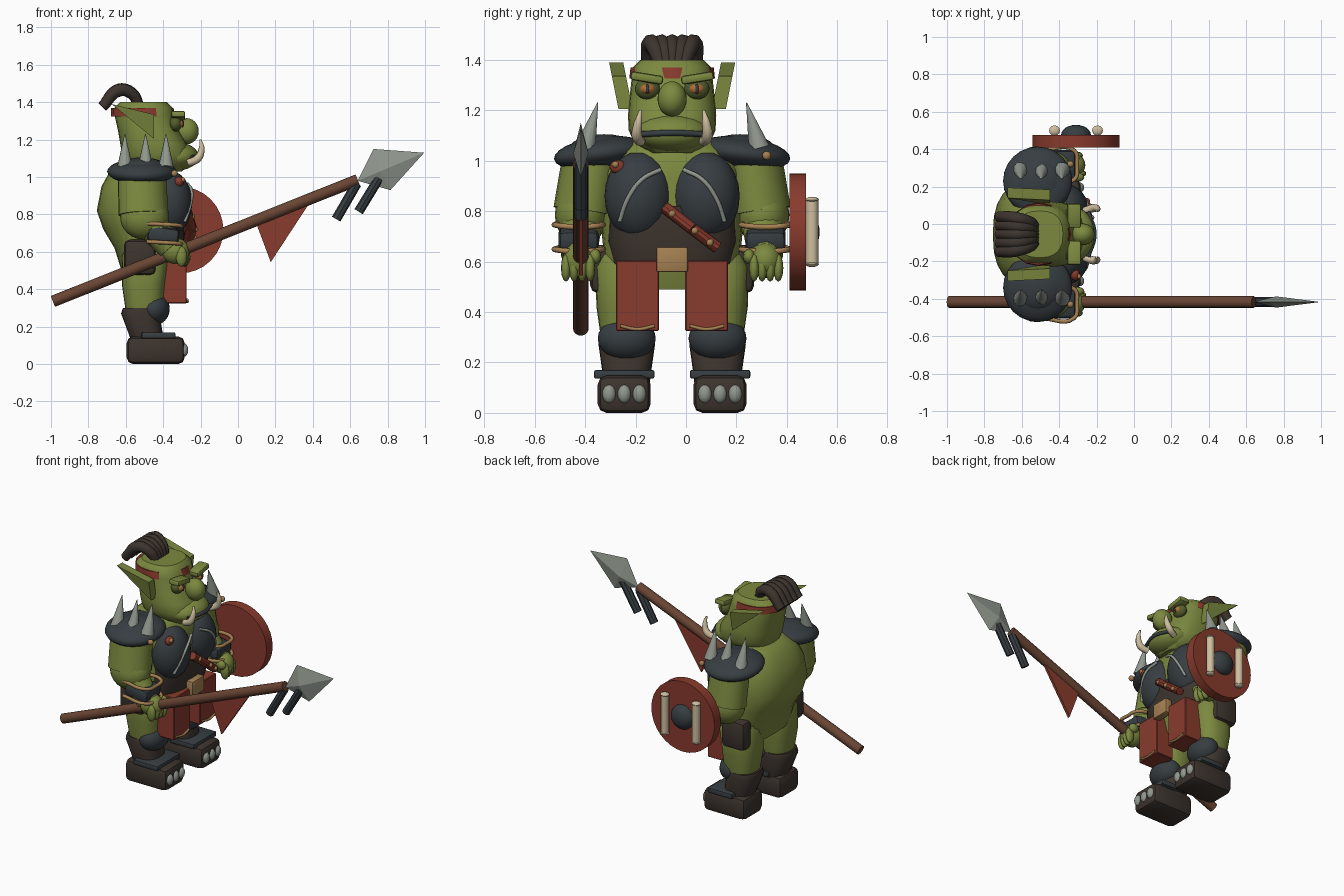
import bpy, bmesh, math
from mathutils import Vector, Matrix

if "Cube" in bpy.data.objects:
    bpy.data.objects.remove(bpy.data.objects["Cube"])

CY = -0.055  # body centre line in y; the body faces +x


def mat(name, r, g, b):
    m = bpy.data.materials.new(name)
    m.diffuse_color = (r, g, b, 1)
    m.use_nodes = True
    m.node_tree.nodes["Principled BSDF"].inputs["Base Color"].default_value = m.diffuse_color
    return m


GREEN = mat("skin green", 0.20, 0.25, 0.05)
DARKGREEN = mat("dark green", 0.085, 0.11, 0.025)
CHAR = mat("charcoal", 0.038, 0.047, 0.054)
BROWN = mat("dark leather", 0.046, 0.034, 0.027)
RED = mat("red cloth", 0.25, 0.043, 0.026)
WOOD = mat("wood", 0.14, 0.058, 0.033)
STEEL = mat("steel", 0.28, 0.31, 0.27)
BONE = mat("bone", 0.62, 0.52, 0.35)
TAN = mat("tan", 0.38, 0.22, 0.085)
ORANGE = mat("eye orange", 0.42, 0.16, 0.04)


def finish(name, bm, m, smooth=True, angle=40):
    bmesh.ops.recalc_face_normals(bm, faces=bm.faces)
    me = bpy.data.meshes.new(name)
    bm.to_mesh(me)
    bm.free()
    ob = bpy.data.objects.new(name, me)
    bpy.context.collection.objects.link(ob)
    me.materials.append(m)
    if smooth:
        bpy.ops.object.select_all(action='DESELECT')
        ob.select_set(True)
        bpy.context.view_layer.objects.active = ob
        bpy.ops.object.shade_smooth_by_angle(angle=math.radians(angle))
    return ob


def ball(name, c, r, m, rot=None, seg=24):
    bm = bmesh.new()
    bmesh.ops.create_uvsphere(bm, u_segments=seg, v_segments=seg // 2, radius=1)
    M = Matrix.Translation(c) @ (rot or Matrix()) @ Matrix.Diagonal((*r, 1))
    bm.transform(M)
    return finish(name, bm, m, angle=60)


def rod(name, a, b, r1, r2, m, seg=16, squash=1.0):
    """Cylinder or cone from a to b."""
    a, b = Vector(a), Vector(b)
    d = b - a
    bm = bmesh.new()
    bmesh.ops.create_cone(bm, cap_ends=True, segments=seg, radius1=r1, radius2=r2, depth=d.length)
    bm.transform(Matrix.Translation((a + b) / 2) @ d.to_track_quat('Z', 'Y').to_matrix().to_4x4()
                 @ Matrix.Diagonal((1, squash, 1, 1)))
    return finish(name, bm, m)


def box(name, c, size, m, bevel=0.0, rot=None, seg=2):
    bm = bmesh.new()
    bmesh.ops.create_cube(bm, size=1)
    bm.transform(Matrix.Diagonal((*size, 1)))
    if bevel:
        bmesh.ops.bevel(bm, geom=bm.edges[:], offset=bevel, segments=seg, profile=0.5, affect='EDGES')
    bm.transform(Matrix.Translation(c) @ (rot or Matrix()))
    return finish(name, bm, m, angle=35)


def loft(name, rings, m, y=CY, n=24, power=2.5, angle=40):
    """Stack of rounded rings: (z, x back, x front, half width)."""
    bm = bmesh.new()
    loops = []
    for z, x0, x1, hw in rings:
        loop = []
        for i in range(n):
            t = 2 * math.pi * i / n
            c, s = math.cos(t), math.sin(t)
            px = math.copysign(abs(c) ** (2 / power), c)
            py = math.copysign(abs(s) ** (2 / power), s)
            loop.append(bm.verts.new(((x0 + x1) / 2 + px * (x1 - x0) / 2, y + py * hw, z)))
        loops.append(loop)
    for a, b in zip(loops, loops[1:]):
        for i in range(n):
            j = (i + 1) % n
            bm.faces.new((a[i], a[j], b[j], b[i]))
    bm.faces.new(loops[0])
    bm.faces.new(loops[-1])
    return finish(name, bm, m, angle=angle)


def tube(name, pts, r, m, radii=None):
    """Smooth tube through points."""
    cu = bpy.data.curves.new(name, 'CURVE')
    cu.dimensions = '3D'
    cu.bevel_depth, cu.bevel_resolution, cu.resolution_u, cu.use_fill_caps = r, 2, 6, True
    sp = cu.splines.new('BEZIER')
    sp.bezier_points.add(len(pts) - 1)
    for i, (p, q) in enumerate(zip(sp.bezier_points, pts)):
        p.co = q
        p.handle_left_type = p.handle_right_type = 'AUTO'
        p.radius = radii[i] if radii else 1
    ob = bpy.data.objects.new(name, cu)
    bpy.context.collection.objects.link(ob)
    cu.materials.append(m)
    bpy.ops.object.select_all(action='DESELECT')
    ob.select_set(True)
    bpy.context.view_layer.objects.active = ob
    bpy.ops.object.convert(target='MESH')
    return ob


def prism(name, pts, y, half, m, ridge=None):
    """Flat outline in xz; with a ridge point it becomes a double pyramid."""
    bm = bmesh.new()
    if ridge:
        rim = [bm.verts.new((x, y, z)) for x, z in pts]
        for s in (-1, 1):
            top = bm.verts.new((ridge[0], y + s * half, ridge[1]))
            for i in range(len(rim)):
                bm.faces.new((rim[i], rim[(i + 1) % len(rim)], top))
    else:
        f = bm.faces.new([bm.verts.new((x, y - half, z)) for x, z in pts])
        g = bmesh.ops.extrude_face_region(bm, geom=[f])['geom']
        bmesh.ops.translate(bm, verts=[v for v in g if isinstance(v, bmesh.types.BMVert)], vec=(0, 2 * half, 0))
    return finish(name, bm, m, smooth=False)


# Torso, belly leather, pelvis and neck
loft("torso", [(0.49, -0.62, -0.36, 0.26), (0.62, -0.66, -0.32, 0.27), (0.72, -0.72, -0.31, 0.28),
               (0.82, -0.755, -0.31, 0.285), (0.95, -0.73, -0.31, 0.28), (1.04, -0.68, -0.33, 0.24),
               (1.09, -0.62, -0.38, 0.15)], GREEN)
loft("belly_leather", [(0.59, -0.55, -0.305, 0.235), (0.68, -0.55, -0.285, 0.255), (0.82, -0.55, -0.29, 0.25)], BROWN)
loft("neck", [(1.0, -0.62, -0.36, 0.14), (1.12, -0.6, -0.36, 0.13)], GREEN)

# Head with jaw, nose and mouth
loft("head", [(1.03, -0.56, -0.30, 0.10), (1.07, -0.60, -0.26, 0.15), (1.12, -0.62, -0.25, 0.172),
              (1.18, -0.63, -0.275, 0.175), (1.24, -0.64, -0.31, 0.17), (1.33, -0.66, -0.34, 0.16),
              (1.37, -0.66, -0.35, 0.155), (1.40, -0.63, -0.38, 0.125)], GREEN)
ball("muzzle", (-0.325, CY, 1.11), (0.115, 0.145, 0.075), GREEN)
ball("nose", (-0.275, CY, 1.245), (0.065, 0.058, 0.07), GREEN)
tube("mouth", [(-0.245, CY - 0.12, 1.105), (-0.212, CY, 1.11), (-0.245, CY + 0.12, 1.105)], 0.012, CHAR)
loft("headband", [(1.325, -0.68, -0.335, 0.17), (1.37, -0.68, -0.345, 0.165)], RED, n=16, power=2)

# Swept topknot made of five locks
for k in range(-2, 3):
    tube("hair_lock", [(-0.53, CY + 0.022 * k, 1.38), (-0.565, CY + 0.034 * k, 1.445),
                       (-0.635, CY + 0.043 * k, 1.465), (-0.725, CY + 0.047 * k, 1.375)],
         0.032, BROWN, [0.9, 1, 1.1, 0.9])

for s in (-1, 1):
    def P(x, o, z):
        return (x, CY + s * o, z)

    # Face details
    ball("eye_socket", P(-0.335, 0.098, 1.285), (0.035, 0.05, 0.042), DARKGREEN)
    ball("eye", P(-0.32, 0.098, 1.285), (0.03, 0.033, 0.024), ORANGE, seg=16)
    ball("pupil", P(-0.297, 0.098, 1.285), (0.009, 0.008, 0.02), CHAR, seg=12)
    box("brow", P(-0.32, 0.1, 1.328), (0.075, 0.13, 0.035), GREEN, 0.012, Matrix.Rotation(s * 0.16, 4, 'X'))
    tube("tusk", [P(-0.265, 0.125, 1.075), P(-0.215, 0.14, 1.10), P(-0.195, 0.135, 1.15), P(-0.20, 0.125, 1.2)],
         0.022, BONE, [0.9, 1, 0.75, 0.25])
    ear = prism("ear", [(-0.675, 1.39), (-0.45, 1.335), (-0.45, 1.205)], 0, 0.028, GREEN)
    for v in ear.data.vertices:  # lean the ear outward with height
        v.co.y += CY + s * (0.185 + (v.co.z - 1.205) * 0.2)

    # Chest pad with steel trim
    ball("chest_pad", P(-0.365, 0.133, 0.86), (0.12, 0.135, 0.175), CHAR)
    tube("chest_trim", [P(-0.272, 0.045, 0.965), P(-0.248, 0.12, 0.925), P(-0.255, 0.175, 0.85),
                        P(-0.285, 0.208, 0.76)], 0.009, STEEL)

    # Shoulder pad with spikes and stud
    ball("shoulder_pad", P(-0.515, 0.285, 1.03), (0.185, 0.185, 0.065), CHAR, Matrix.Rotation(-s * 0.13, 4, 'X'))
    ball("shoulder_dome", P(-0.515, 0.27, 1.045), (0.14, 0.14, 0.06), CHAR)
    for x in (-0.605, -0.495, -0.385):
        rod("shoulder_spike", P(x, 0.345, 1.05), P(x, 0.295, 1.23), 0.042, 0.002, STEEL, 12)
    ball("shoulder_stud", P(-0.34, 0.375, 1.02), (0.018, 0.018, 0.018), TAN, seg=12)

    # Arm, bracer and fist
    rod("upper_arm", P(-0.515, 0.32, 1.03), P(-0.505, 0.355, 0.80), 0.13, 0.135, GREEN, 20, 0.85)
    ball("elbow", P(-0.5, 0.36, 0.785), (0.13, 0.105, 0.12), GREEN)
    rod("forearm", P(-0.49, 0.36, 0.78), P(-0.36, 0.37, 0.62), 0.09, 0.07, GREEN)
    box("bracer", P(-0.40, 0.37, 0.69), (0.17, 0.16, 0.085), CHAR, 0.025, Matrix.Rotation(0.15, 4, 'Y'))
    for z in (0.645, 0.742):
        tube("bracer_band", [P(-0.49, 0.29, z + 0.01), P(-0.32, 0.292, z), P(-0.305, 0.37, z - 0.005),
                             P(-0.32, 0.448, z), P(-0.49, 0.45, z + 0.01)], 0.011, TAN)
    ball("fist", P(-0.335, 0.37, 0.605), (0.075, 0.065, 0.07), GREEN)
    for k in range(4):
        ball("finger", P(-0.285 - 0.006 * k, 0.325 + 0.032 * k, 0.575), (0.03, 0.02, 0.055), GREEN, seg=12)
    ball("thumb", P(-0.30, 0.305, 0.62), (0.035, 0.024, 0.03), GREEN, seg=12)

    # Hip guard and front flap
    box("hip_guard", P(-0.525, 0.275, 0.57), (0.17, 0.10, 0.19), BROWN, 0.03)
    box("front_flap", P(-0.34, 0.137, 0.465), (0.13, 0.17, 0.28), RED, 0.004, seg=1)
    tube("flap_trim", [P(-0.272, 0.07, 0.345), P(-0.270, 0.137, 0.332), P(-0.272, 0.205, 0.345)], 0.007, TAN)

    # Leg, knee and boot
    yl = CY + s * 0.18
    loft("thigh", [(0.28, -0.60, -0.40, 0.10), (0.42, -0.62, -0.39, 0.12), (0.58, -0.62, -0.37, 0.125),
                   (0.63, -0.6, -0.4, 0.10)], GREEN, y=yl)
    ball("knee_pad", P(-0.45, 0.18, 0.295), (0.085, 0.115, 0.088), CHAR)
    loft("boot_shaft", [(0.10, -0.57, -0.40, 0.09), (0.15, -0.58, -0.40, 0.095), (0.27, -0.625, -0.42, 0.112),
                        (0.30, -0.615, -0.43, 0.105)], BROWN, y=yl)
    box("boot_foot", P(-0.44, 0.19, 0.074), (0.31, 0.21, 0.148), BROWN, 0.035)
    box("boot_strap", P(-0.425, 0.19, 0.153), (0.18, 0.24, 0.034), CHAR, 0.008)
    for k in (-1, 0, 1):
        ball("toe_claw", P(-0.29, 0.19 + 0.06 * k, 0.075), (0.024, 0.027, 0.037), STEEL, seg=16)

# Belt buckle, chest strap and studs
box("buckle", (-0.275, CY, 0.608), (0.05, 0.125, 0.10), TAN, 0.008)
strap = [(-0.33, CY - 0.225, 0.98), (-0.275, CY - 0.03, 0.815), (-0.25, CY + 0.08, 0.73), (-0.265, CY + 0.18, 0.655)]
for a, b in zip(strap[1:], strap[2:]):
    rod("chest_strap", a, b, 0.03, 0.03, RED, 10, 0.8)
ball("strap_shoulder_end", (-0.315, CY - 0.215, 0.975), (0.025, 0.033, 0.028), RED, seg=12)
for y, z, x in ((-0.225, 0.985, -0.295), (0.0, 0.79, -0.243), (0.09, 0.722, -0.225), (0.15, 0.675, -0.232)):
    ball("strap_stud", (x, CY + y, z), (0.013, 0.014, 0.014), TAN, seg=12)

# Spear with blade, hanging spikes and pennant
SY = -0.417
rod("spear_shaft", (-0.99, SY, 0.335), (0.64, SY, 0.985), 0.031, 0.031, WOOD)
prism("spear_blade", [(0.64, 0.98), (0.725, 1.15), (0.995, 1.13), (0.815, 0.93)], SY, 0.03, STEEL, (0.76, 1.03))
for (x0, z0), (x1, z1) in (((0.635, 0.965), (0.525, 0.775)), ((0.755, 0.995), (0.645, 0.815))):
    rod("hanging_spike", (x0, SY, z0), (x1, SY, z1), 0.026, 0.026, CHAR, 8)
prism("pennant", [(0.10, 0.745), (0.375, 0.85), (0.175, 0.545)], SY, 0.008, RED)

# Shield with boss and bone bars
rod("shield", (-0.31, 0.41, 0.717), (-0.31, 0.475, 0.717), 0.232, 0.232, RED, 32)
ball("shield_boss", (-0.31, 0.475, 0.717), (0.08, 0.055, 0.08), CHAR)
for x in (-0.425, -0.195):
    rod("bone_bar", (x, 0.50, 0.59), (x, 0.50, 0.845), 0.025, 0.025, BONE, 12)
    for z in (0.59, 0.845):
        ball("bone_end", (x, 0.50, z), (0.029, 0.027, 0.012), BONE, seg=12)
